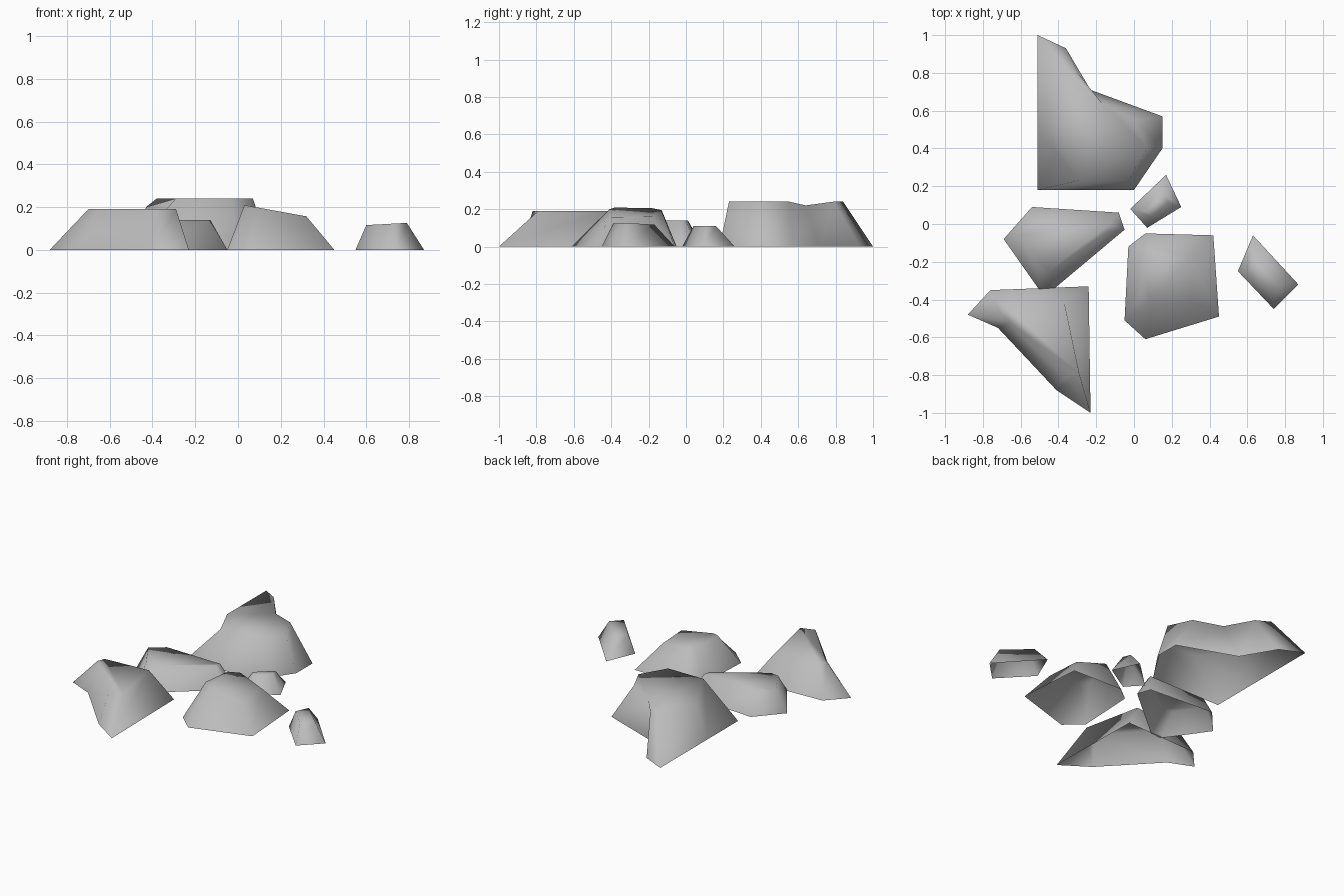
import bpy
import bmesh

default_cube = bpy.data.objects.get("Cube")
if default_cube:
    bpy.data.objects.remove(default_cube, do_unlink=True)


def make_material(name, colour):
    material = bpy.data.materials.new(name)
    material.use_nodes = True
    material.diffuse_color = colour
    shader = material.node_tree.nodes["Principled BSDF"]
    shader.inputs["Base Color"].default_value = colour
    shader.inputs["Roughness"].default_value = .8
    return material


stone = make_material("stone grey", (.5, .5, .5, 1))


def rock(name, foot, crown, height, slope=0, dips=None, crease=None):
    """Open-bottomed rock: a foot outline joined to a smaller crown outline.

    Both outlines run clockwise from above. The crown rises by slope along x,
    dips lower single crown corners, and crease joins two of them by an edge.
    """
    dips = dips or {}
    bm = bmesh.new()
    low = [bm.verts.new((x, y, 0)) for x, y in foot]
    high = [bm.verts.new((x, y, height + slope * x - dips.get(i, 0)))
            for i, (x, y) in enumerate(crown)]
    count = len(foot)

    # Sloping walls
    for i in range(count):
        following = (i + 1) % count
        bm.faces.new((low[following], low[i], high[i], high[following]))

    # Crown, folded along the crease if there is one
    bm.faces.new(list(reversed(high)))
    if crease:
        bmesh.ops.connect_verts(bm, verts=[high[i] for i in crease])

    for face in bm.faces:
        face.smooth = True
    mesh = bpy.data.meshes.new(name)
    bm.to_mesh(mesh)
    bm.free()
    mesh.materials.append(stone)
    rock_object = bpy.data.objects.new(name, mesh)
    bpy.context.collection.objects.link(rock_object)
    return rock_object


# Large rock at the back, with a saddle between its two humps
rock("back_rock",
     foot=[(-.51, 1), (-.36, .93), (-.23, .71), (.15, .57),
           (.15, .4), (0, .18), (-.51, .18), (-.51, .5)],
     crown=[(-.38, .84), (-.29, .79), (-.17, .64), (0, .55),
            (.07, .4), (-.03, .23), (-.29, .23), (-.43, .5)],
     height=.24, dips={2: .02, 7: .04}, crease=(2, 7))

# Pointed rock at the front
rock("front_rock",
     foot=[(-.88, -.48), (-.76, -.35), (-.24, -.33),
           (-.23, -1), (-.41, -.88), (-.72, -.55)],
     crown=[(-.7, -.48), (-.68, -.43), (-.37, -.41),
            (-.29, -.79), (-.38, -.82), (-.66, -.52)],
     height=.19)

# Low wedge between the front and back rocks
rock("middle_rock",
     foot=[(-.69, -.08), (-.54, .09), (-.08, .06),
           (-.05, -.03), (-.42, -.34), (-.5, -.35)],
     crown=[(-.62, -.06), (-.53, .01), (-.13, 0),
            (-.14, -.04), (-.45, -.25), (-.51, -.24)],
     height=.14)

# Broad rock falling away towards +x
rock("sloping_rock",
     foot=[(-.03, -.12), (.06, -.05), (.42, -.06),
           (.45, -.49), (.06, -.61), (-.05, -.51)],
     crown=[(.05, -.18), (.11, -.13), (.3, -.18),
            (.32, -.41), (.08, -.41), (.03, -.38)],
     height=.214, slope=-.18)

# Two pebbles
rock("small_pebble",
     foot=[(.17, .26), (.25, .09), (.07, -.02), (-.02, .08)],
     crown=[(.16, .16), (.18, .11), (.09, .04), (.06, .07)],
     height=.11)

rock("outlying_pebble",
     foot=[(.63, -.06), (.87, -.32), (.74, -.45), (.55, -.25)],
     crown=[(.64, -.17), (.79, -.32), (.73, -.39), (.6, -.25)],
     height=.083, slope=.054)
